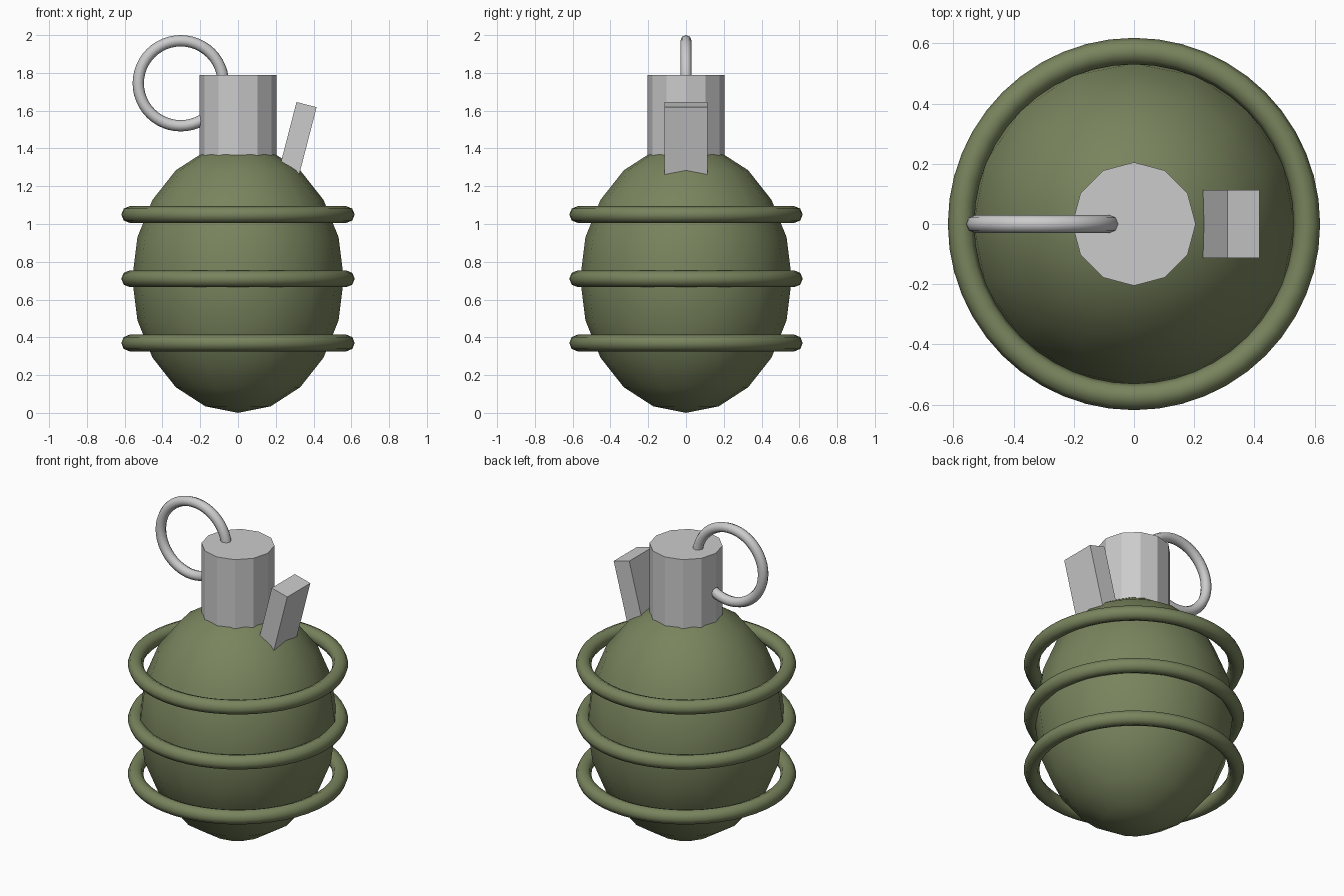
import bpy
from math import radians, sin, cos

if "Cube" in bpy.data.objects:
    bpy.data.objects.remove(bpy.data.objects["Cube"])

olive = bpy.data.materials.new("olive_green")
olive.diffuse_color = (0.19, 0.23, 0.11, 1)
olive.use_nodes = True
olive.node_tree.nodes["Principled BSDF"].inputs["Base Color"].default_value = olive.diffuse_color


def finish(name, material=None, smooth=None):
    ob = bpy.context.object
    ob.name = name
    if material:
        ob.data.materials.append(material)
    if smooth:
        bpy.ops.object.shade_smooth_by_angle(angle=radians(smooth))
    return ob


def torus(name, loc, major, minor, rot=(0, 0, 0), material=None, segments=48):
    bpy.ops.mesh.primitive_torus_add(
        location=loc, rotation=rot, major_radius=major, minor_radius=minor,
        major_segments=segments, minor_segments=8)
    return finish(name, material, 60)


# Egg-shaped body
bpy.ops.mesh.primitive_uv_sphere_add(segments=16, ring_count=10, radius=1,
                                     location=(0, 0, 0.71))
body = bpy.context.object
body.scale = (0.56, 0.56, 0.71)
bpy.ops.object.transform_apply(location=False, rotation=False, scale=True)
finish("body", olive, 60)

# Three raised bands around the body
for i, z in enumerate((0.37, 0.71, 1.05)):
    torus(f"band_{i + 1}", (0, 0, z), 0.574, 0.044, material=olive)

# Twelve-sided neck
bpy.ops.mesh.primitive_cylinder_add(vertices=12, radius=0.205, depth=0.51,
                                    location=(0, 0, 1.535))
finish("neck")

# Tilted lever, sunk into the body
tilt, length = radians(14.5), 0.5
bpy.ops.mesh.primitive_cube_add(
    size=1, rotation=(0, tilt, 0),
    location=(0.363 - sin(tilt) * length / 2, 0, 1.632 - cos(tilt) * length / 2))
bpy.context.object.scale = (0.11, 0.225, length)
finish("lever")

# Upright pull ring
torus("pull_ring", (-0.303, 0, 1.745), 0.225, 0.03, rot=(radians(90), 0, 0))
